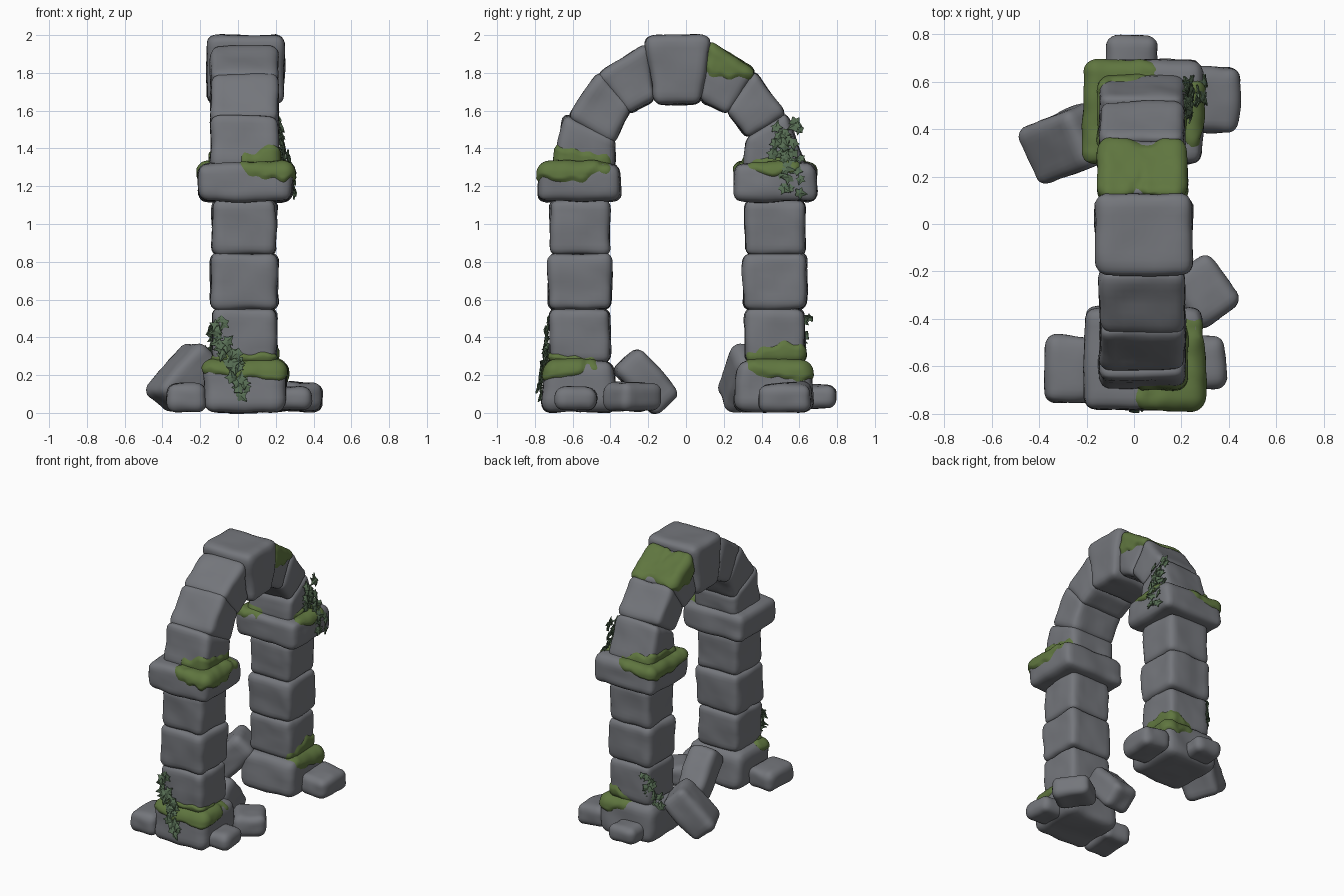
import bpy, bmesh, math, random
from mathutils import Vector, Matrix, Euler, noise

if "Cube" in bpy.data.objects:
    bpy.data.objects.remove(bpy.data.objects["Cube"])

random.seed(7)


def material(name, rgb):
    m = bpy.data.materials.new(name)
    m.diffuse_color = (*rgb, 1)
    m.use_nodes = True
    m.node_tree.nodes["Principled BSDF"].inputs["Base Color"].default_value = m.diffuse_color
    return m


STONE = material("stone grey", (0.175, 0.182, 0.2))
MOSS = material("moss green", (0.115, 0.18, 0.05))
IVY = material("ivy green", (0.095, 0.155, 0.088))


def make_stone(spec, cuts=13, offset=None):
    """Rounded lumpy block: a (y, z) quad extruded from x0 to x1, optionally posed by a matrix."""
    quad, x0, x1, r, pose = spec
    a, b, c, d = [Vector(p) for p in quad]
    h = Vector(((x1 - x0) / 2, ((b - a).length + (c - d).length) / 4,
                ((d - a).length + (c - b).length) / 4))

    def warp(p):
        u, v = (p.y / h.y + 1) / 2, (p.z / h.z + 1) / 2
        yz = a.lerp(b, u).lerp(d.lerp(c, u), v)
        return pose @ Vector(((x0 + x1) / 2 + p.x, yz.x, yz.y))

    bm = bmesh.new()
    bmesh.ops.create_cube(bm, size=2)
    bmesh.ops.subdivide_edges(bm, edges=bm.edges[:], cuts=cuts, use_grid_fill=True)
    depth = {}
    for v in bm.verts:
        p = Vector([math.sin(v.co[i] * math.pi / 2) * h[i] for i in range(3)])
        q = Vector([max(-h[i] + r, min(h[i] - r, p[i])) for i in range(3)])
        n = (p - q).normalized()
        w = warp(q + n * r)
        lump = 0.012 * noise.noise(w * 6) + 0.004 * noise.noise(w * 17)
        depth[v] = offset(w) if offset else 0
        v.co = warp(q + n * (r + lump + depth[v]))
    if offset:
        dead = [f for f in bm.faces if max(depth[v] for v in f.verts) < -0.004]
        bmesh.ops.delete(bm, geom=dead, context='FACES')
    return bm


def finish(bm, name, mat, smooth=True):
    me = bpy.data.meshes.new(name)
    bm.to_mesh(me)
    bm.free()
    me.materials.append(mat)
    for p in me.polygons:
        p.use_smooth = smooth
    ob = bpy.data.objects.new(name, me)
    bpy.context.collection.objects.link(ob)
    return ob


def box(y0, y1, z0, z1, taper=0.0):
    return [(y0, z0), (y1, z0), (y1 - taper, z1), (y0 + taper, z1)]


I = Matrix.Identity(4)
stones = {}

# Pillars: base, three blocks and a wide capital on each side
for side, y0, y1 in (("front", -0.72, -0.40), ("back", 0.31, 0.63)):
    oy0, oy1 = (-0.765, -0.36) if side == "front" else (0.25, 0.68)
    stones[side + "_base"] = (box(oy0, oy1, 0.005, 0.275, 0.025), -0.18, 0.255, 0.06, I)
    for i, (z0, z1, g) in enumerate(((0.265, 0.555, 0), (0.545, 0.845, 0.008), (0.835, 1.13, 0))):
        stones[f"{side}_block_{i + 1}"] = (box(y0 - g, y1 + g, z0, z1), -0.135 - g, 0.203 + g, 0.045, I)
    c0, c1 = (-0.785, -0.345) if side == "front" else (0.25, 0.695)
    stones[side + "_capital"] = (box(c0, c1, 1.12, 1.32, 0.008), -0.207, 0.285, 0.05, I)

# Arch stones from front springer to back springer, keystone in the middle
arch = {
    "front_springer": [(-0.70, 1.29), (-0.38, 1.29), (-0.375, 1.45), (-0.65, 1.59)],
    "front_arch_lower": [(-0.635, 1.56), (-0.385, 1.42), (-0.285, 1.62), (-0.46, 1.81)],
    "front_arch_upper": [(-0.475, 1.79), (-0.305, 1.58), (-0.16, 1.66), (-0.205, 1.96)],
    "back_arch_upper": [(0.07, 1.65), (0.225, 1.58), (0.37, 1.80), (0.12, 1.97)],
    "back_arch_lower": [(0.21, 1.60), (0.325, 1.45), (0.535, 1.58), (0.36, 1.82)],
    "back_springer": [(0.30, 1.29), (0.635, 1.29), (0.535, 1.59), (0.32, 1.46)],
}
for name, quad in arch.items():
    stones[name] = (quad, -0.145, 0.213, 0.045, I)
stones["keystone"] = ([(-0.17, 1.635), (0.08, 1.635), (0.135, 2.0), (-0.22, 2.0)], -0.165, 0.245, 0.05, I)

# Fallen rocks: centre, size, rotation in degrees
rocks = [
    ((-0.01, 0.70, 0.085), (0.22, 0.19, 0.13), (0, 0, 0)),
    ((0.335, 0.525, 0.082), (0.22, 0.28, 0.15), (0, 4, -2)),
    ((-0.285, 0.34, 0.185), (0.36, 0.26, 0.2), (0, -47, 23)),
    ((0.295, -0.28, 0.085), (0.22, 0.27, 0.15), (0, 0, 35)),
    ((0.03, -0.21, 0.165), (0.21, 0.34, 0.19), (-48, 0, 5)),
    ((-0.27, -0.61, 0.08), (0.21, 0.28, 0.15), (0, 0, -2)),
    ((0.29, -0.585, 0.075), (0.19, 0.22, 0.12), (0, 0, 2)),
]
for i, (cen, (sx, sy, sz), rot) in enumerate(rocks):
    pose = Matrix.Translation(cen) @ Euler([math.radians(t) for t in rot]).to_matrix().to_4x4()
    stones[f"fallen_rock_{i + 1}"] = (box(-sy / 2, sy / 2, -sz / 2, sz / 2), -sx / 2, sx / 2, 0.05, pose)

for name, spec in stones.items():
    finish(make_stone(spec), name, STONE)


# Moss: stone skins that rise out of the stone inside ragged ellipsoid blobs
def moss(name, on, blobs):
    def offset(w):
        f = max(1 - Vector([(w[i] - c[i]) / s[i] for i in range(3)]).length for c, s in blobs)
        f += 0.28 * noise.noise(Vector((w.x * 16, w.y * 16, w.z * 8)))
        return max(-0.02, min(0.012, f * 0.07))
    for i, s in enumerate(on):
        finish(make_stone(stones[s], 41, offset), f"{name}_{i + 1}", MOSS)


moss("front_capital_moss", ["front_capital", "front_springer"],
     [((0.23, -0.66, 1.315), (0.21, 0.24, 0.095))])
moss("back_capital_moss", ["back_capital", "back_springer"],
     [((-0.18, 0.56, 1.31), (0.25, 0.32, 0.075)), ((0.26, 0.47, 1.31), (0.08, 0.13, 0.06))])
moss("arch_moss", ["back_arch_upper"],
     [((-0.11, 0.25, 1.89), (0.2, 0.21, 0.14)), ((0.18, 0.25, 1.89), (0.2, 0.21, 0.13))])
moss("front_base_moss", ["front_base", "front_block_1"],
     [((0.11, -0.72, 0.25), (0.33, 0.25, 0.065))])
moss("back_base_moss", ["back_base", "back_block_1"],
     [((0.22, 0.56, 0.27), (0.22, 0.23, 0.1))])


# Ivy: small pointed leaves scattered along a path hugging the stone
LEAF = [(0, -0.7), (0.55, -0.75), (0.5, -0.2), (0.95, 0.1), (0.4, 0.35), (0, 1.1),
        (-0.4, 0.35), (-0.95, 0.1), (-0.5, -0.2), (-0.55, -0.75)]


def ivy(name, path, normal, count, spread):
    bm = bmesh.new()
    path, normal = [Vector(p) for p in path], Vector(normal).normalized()
    side = Vector((0, 0, 1)).cross(normal)
    for k in range(count):
        t = k / (count - 1) * (len(path) - 1.001)
        p = path[int(t)].lerp(path[int(t) + 1], t % 1)
        p = p + side * random.uniform(-spread, spread) + normal * random.uniform(0, 0.02)
        p.z += random.uniform(-0.02, 0.02)
        out = (normal + side * random.uniform(-0.4, 0.4) + Vector((0, 0, random.uniform(0, 0.6)))).normalized()
        rot = out.to_track_quat('Z', 'Y').to_matrix() @ Matrix.Rotation(random.uniform(0, 6.28), 3, 'Z')
        s = random.uniform(0.028, 0.042)
        rim = [bm.verts.new(p + rot @ Vector((x * s, y * s, -0.25 * s * abs(x)))) for x, y in LEAF]
        mid = bm.verts.new(p + rot @ Vector((0, 0, 0.1 * s)))
        for i in range(len(rim)):
            bm.faces.new((mid, rim[i], rim[(i + 1) % len(rim)]))
    ob = finish(bm, name, IVY, False)
    mod = ob.modifiers.new("thickness", 'SOLIDIFY')
    mod.thickness = 0.006


ivy("front_ivy", [(-0.08, -0.73, 0.49), (-0.08, -0.73, 0.38), (-0.04, -0.74, 0.29),
                  (0.0, -0.77, 0.21), (0.03, -0.77, 0.1)], (0, -1, 0), 28, 0.045)
ivy("arch_ivy", [(0.215, 0.53, 1.53), (0.222, 0.53, 1.45), (0.235, 0.53, 1.37),
                 (0.285, 0.55, 1.3), (0.295, 0.55, 1.17)], (1, 0, 0), 36, 0.075)
ivy("back_ivy", [(-0.11, 0.62, 0.49), (-0.13, 0.61, 0.42), (-0.145, 0.57, 0.34),
                 (-0.16, 0.55, 0.27)], (-0.75, 0.65, 0), 16, 0.035)
